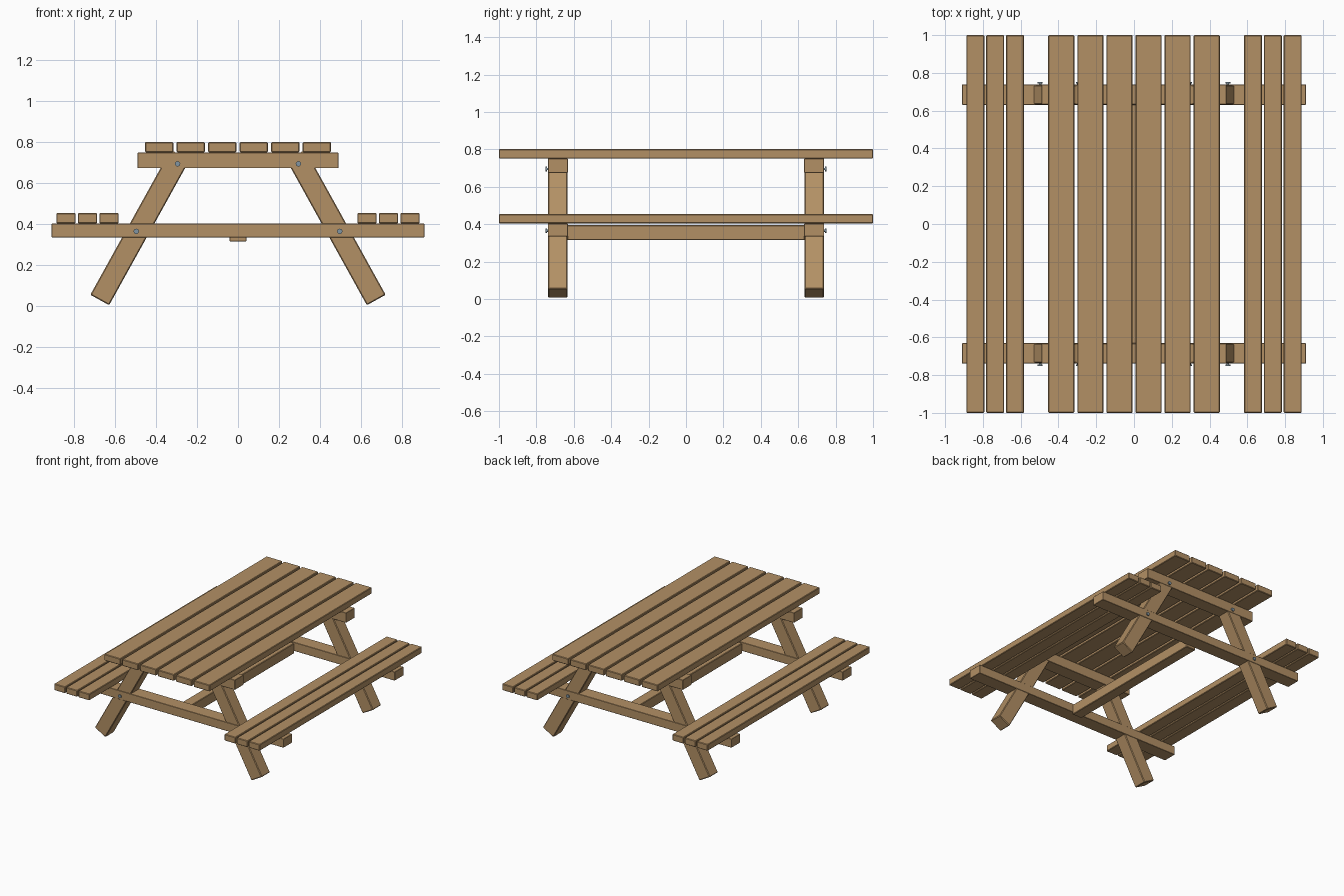
import bpy
import math

cube = bpy.data.objects.get("Cube")
if cube:
    bpy.data.objects.remove(cube, do_unlink=True)


def make_material(name, rgb):
    mat = bpy.data.materials.new(name)
    mat.use_nodes = True
    mat.diffuse_color = (*rgb, 1)
    mat.node_tree.nodes["Principled BSDF"].inputs["Base Color"].default_value = (*rgb, 1)
    return mat


WOOD = make_material("warm wood", (0.45, 0.28, 0.13))
STEEL = make_material("blue grey steel", (0.22, 0.30, 0.36))


def board(name, centre, size, bevel=0.004, tilt=0.0):
    """Rectangular timber with slightly eased edges, tilted about y."""
    bpy.ops.mesh.primitive_cube_add(size=1, location=centre, rotation=(0, tilt, 0))
    obj = bpy.context.object
    obj.name = name
    obj.scale = size
    bpy.ops.object.transform_apply(location=False, rotation=False, scale=True)
    obj.data.materials.append(WOOD)
    if bevel:
        mod = obj.modifiers.new("eased edges", "BEVEL")
        mod.width = bevel
        mod.segments = 1
    return obj


def rod(name, centre, radius, depth):
    """Round steel part lying along y."""
    bpy.ops.mesh.primitive_cylinder_add(vertices=16, radius=radius, depth=depth,
                                        location=centre, rotation=(math.pi / 2, 0, 0))
    obj = bpy.context.object
    obj.name = name
    obj.data.materials.append(STEEL)
    bpy.ops.object.shade_smooth_by_angle(angle=math.radians(40))


# Table top: six long planks
for i in range(6):
    board(f"table_plank_{i + 1}", ((i - 2.5) * 0.154, 0, 0.776), (0.138, 2, 0.05))

# Benches: three planks on each side
for side, sx in (("left", 1), ("right", -1)):
    for i in range(3):
        board(f"{side}_bench_plank_{i + 1}", (sx * (0.63 + i * 0.105), 0, 0.429),
              (0.095, 2, 0.05))

# End frames: crossbeams, splayed legs and bolts
FRAME_Y = 0.685
LEAN = math.radians(29)
for end, sy in (("front", -1), ("back", 1)):
    y = sy * FRAME_Y
    board(f"{end}_top_beam", (0, y, 0.712), (0.98, 0.106, 0.077), 0.002)
    board(f"{end}_seat_beam", (0, y, 0.369), (1.82, 0.108, 0.068), 0.002)
    for side, sx in (("left", 1), ("right", -1)):
        board(f"{end}_{side}_leg", (sx * 0.479, y, 0.384), (0.105, 0.103, 0.81),
              0.005, -sx * LEAN)
        for level, x, z in (("upper", 0.295, 0.695), ("lower", 0.497, 0.365)):
            rod(f"{end}_{side}_{level}_bolt_head", (sx * x, sy * 0.748, z), 0.013, 0.008)
            rod(f"{end}_{side}_{level}_bolt_shank", (sx * x, sy * 0.735, z), 0.006, 0.02)

# Central stretcher joining the two frames
board("stretcher", (0, 0, 0.355), (0.084, 1.27, 0.08))
